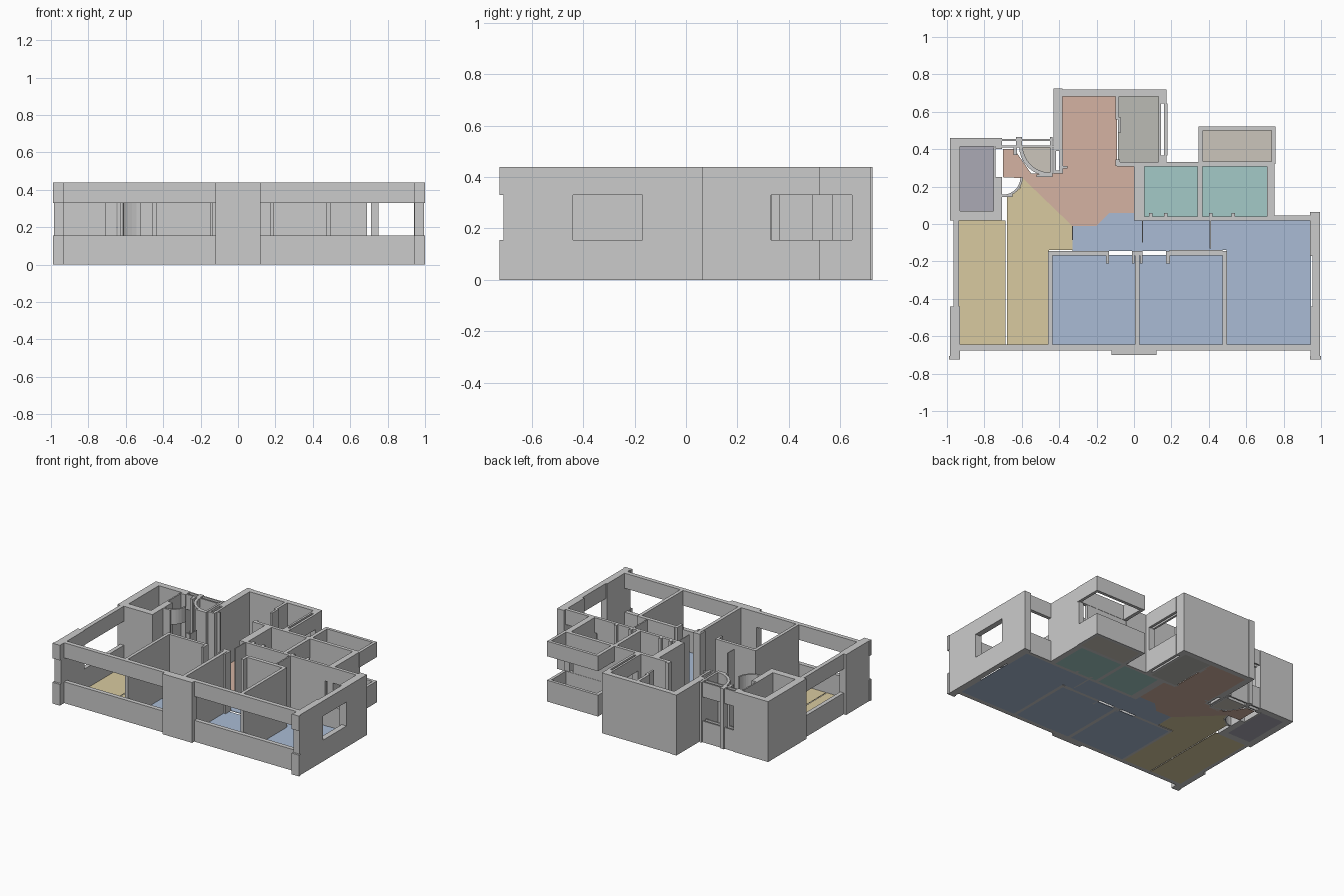
import bpy, bmesh, math

H, SILL, HEAD = 0.44, 0.155, 0.33      # wall top, window sill, window head
FULL = [(0, H)]
BANDS = [(0, SILL), (HEAD, H)]         # parapet below and lintel above an opening


def prism(bm, pts, z0, z1):
    low = [bm.verts.new((x, y, z0)) for x, y in pts]
    top = [bm.verts.new((x, y, z1)) for x, y in pts]
    bm.faces.new(low[::-1])
    bm.faces.new(top)
    n = len(pts)
    for i in range(n):
        j = (i + 1) % n
        bm.faces.new((low[i], low[j], top[j], top[i]))


def finish(name, bm, color=None):
    bmesh.ops.recalc_face_normals(bm, faces=bm.faces)
    me = bpy.data.meshes.new(name)
    bm.to_mesh(me)
    bm.free()
    ob = bpy.data.objects.new(name, me)
    bpy.context.collection.objects.link(ob)
    if color:
        mat = bpy.data.materials.get(color[0]) or bpy.data.materials.new(color[0])
        mat.diffuse_color = (*color[1], 1)
        me.materials.append(mat)
    return ob


def walls(name, rects, levels=FULL):
    """One object made of upright boxes (x0, x1, y0, y1)."""
    bm = bmesh.new()
    for x0, x1, y0, y1 in rects:
        for z0, z1 in levels:
            prism(bm, [(x0, y0), (x1, y0), (x1, y1), (x0, y1)], z0, z1)
    return finish(name, bm)


def arc_wall(name, cx, cy, r, a0, a1, t, levels, n=8):
    ang = [math.radians(a0 + (a1 - a0) * i / n) for i in range(n + 1)]
    pts = [(cx + r * math.cos(a), cy + r * math.sin(a)) for a in ang]
    pts += [(cx + (r - t) * math.cos(a), cy + (r - t) * math.sin(a)) for a in reversed(ang)]
    bm = bmesh.new()
    for z0, z1 in levels:
        prism(bm, pts, z0, z1)
    return finish(name, bm)


def floor(name, pts, color):
    bm = bmesh.new()
    prism(bm, pts, 0, 0.004)
    return finish(name, bm, color)


def rect(x0, x1, y0, y1):
    return [(x0, y0), (x1, y0), (x1, y1), (x0, y1)]


# Front facade: two long window bands, centre pier, corner piers with small lips
walls("front_window_bands", [(-0.935, -0.12, -0.675, -0.643), (0.12, 0.945, -0.675, -0.643)], BANDS)
walls("front_centre_pier", [(-0.12, 0.12, -0.70, -0.643)])
walls("corner_piers", [(-0.985, -0.93, -0.71, -0.44), (0.945, 0.995, -0.71, -0.44)])
walls("corner_lips", [(-0.99, -0.93, -0.725, -0.705), (0.94, 1.0, -0.725, -0.705)], BANDS)

# Right and left facades
walls("right_wall", [(0.94, 0.995, -0.17, 0.065)])
walls("right_window_bands", [(0.955, 0.995, -0.44, -0.17)], BANDS)
walls("left_window_bands", [(-0.965, -0.935, -0.44, 0.02)], BANDS)
walls("back_bedroom_window_bands", [(0.75, 0.945, 0.02, 0.045)], BANDS)

# Store room at the left
walls("store_room_walls", [
    (-0.985, -0.93, 0.02, 0.46), (-0.75, -0.705, 0.02, 0.25), (-0.75, -0.74, 0.25, 0.41),
    (-0.74, -0.705, 0.40, 0.46), (-0.93, -0.74, 0.415, 0.46), (-0.93, -0.75, 0.02, 0.07),
    (-0.705, -0.65, 0.145, 0.157)])

# Entrance: window strips, curved walls and shaft
walls("entrance_window_bands", [(-0.705, -0.43, 0.445, 0.455), (-0.705, -0.43, 0.41, 0.42)], BANDS)
walls("entrance_posts", [(-0.645, -0.625, 0.37, 0.42), (-0.63, -0.60, 0.415, 0.465),
                         (-0.45, -0.435, 0.25, 0.465), (-0.52, -0.435, 0.25, 0.265)])
arc_wall("curved_lobby_wall", -0.45, 0.42, 0.165, 180, 270, 0.02, FULL)
arc_wall("curved_door_rail", -0.70, 0.25, 0.105, 270, 360, 0.012, BANDS)
walls("shaft_walls", [(-0.43, -0.418, 0.27, 0.40), (-0.397, -0.38, 0.27, 0.40),
                      (-0.43, -0.38, 0.27, 0.285), (-0.40, -0.355, 0.298, 0.31)])

# Dining hall and kitchen at the back
walls("back_walls", [(-0.43, -0.383, 0.39, 0.725), (-0.383, 0.175, 0.682, 0.72),
                     (0.13, 0.175, 0.645, 0.69), (0.13, 0.175, 0.325, 0.365)])
walls("kitchen_window_bands", [(0.13, 0.145, 0.365, 0.645), (0.16, 0.178, 0.365, 0.645)], BANDS)
walls("kitchen_partition", [(-0.10, -0.08, 0.56, 0.685), (-0.085, -0.07, 0.49, 0.57),
                            (-0.10, -0.075, 0.31, 0.345), (-0.09, 0.345, 0.308, 0.332)])

# Bathrooms
walls("bathroom_walls", [
    (0.0, 0.055, 0.02, 0.31), (0.34, 0.366, 0.02, 0.33), (0.71, 0.752, 0.02, 0.33),
    (0.055, 0.69, 0.018, 0.04), (0.366, 0.68, 0.308, 0.332),
    (0.08, 0.10, 0.04, 0.06), (0.16, 0.18, 0.04, 0.06),
    (0.40, 0.42, 0.04, 0.06), (0.52, 0.54, 0.04, 0.06)])
walls("bathroom_window_bands", [(0.69, 0.712, 0.018, 0.04), (0.68, 0.712, 0.308, 0.332)], BANDS)

# Back balcony: open ring of parapet and lintel
walls("balcony_bands", [(0.345, 0.37, 0.33, 0.522), (0.735, 0.756, 0.32, 0.522),
                        (0.37, 0.735, 0.50, 0.522), (0.37, 0.735, 0.318, 0.334)], BANDS)

# Bedroom partitions, door jambs and door leaves
walls("bedroom_partitions", [
    (-0.46, -0.437, -0.645, -0.145), (0.005, 0.03, -0.645, -0.145), (0.473, 0.497, -0.645, -0.145),
    (-0.437, -0.145, -0.168, -0.145), (-0.01, 0.045, -0.168, -0.145), (0.19, 0.473, -0.168, -0.14)])
walls("door_jambs", [(-0.15, -0.135, -0.21, -0.145), (-0.01, 0.002, -0.21, -0.16),
                     (0.033, 0.045, -0.21, -0.16), (0.172, 0.192, -0.21, -0.145)])
walls("door_leaves", [(-0.331, -0.325, -0.085, -0.01), (0.043, 0.049, -0.10, 0.02),
                      (0.403, 0.413, -0.13, 0.02)])

# Floors
YELLOW = ("living_floor", (0.69, 0.59, 0.35))
BLUE = ("bedroom_floor", (0.40, 0.50, 0.66))
PEACH = ("hall_floor", (0.66, 0.45, 0.36))
TEAL = ("bath_floor", (0.37, 0.59, 0.57))
PURPLE = ("store_floor", (0.41, 0.40, 0.46))
GREY = ("kitchen_floor", (0.50, 0.50, 0.46))
BEIGE = ("outdoor_floor", (0.60, 0.56, 0.50))

floor("living_balcony_floor", rect(-0.94, -0.687, -0.645, 0.02), YELLOW)
floor("living_floor", [(-0.68, -0.645), (-0.455, -0.645), (-0.455, -0.14), (-0.33, -0.14),
                       (-0.33, -0.01), (-0.595, 0.245), (-0.61, 0.19), (-0.68, 0.145)], YELLOW)
floor("hall_floor", [(-0.33, -0.01), (-0.20, -0.01), (-0.13, 0.06), (0, 0.06), (0, 0.31),
                     (-0.09, 0.31), (-0.09, 0.685), (-0.385, 0.685), (-0.385, 0.31), (-0.38, 0.27),
                     (-0.55, 0.27), (-0.64, 0.40), (-0.70, 0.40), (-0.70, 0.25), (-0.595, 0.245)], PEACH)
floor("corridor_floor", [(-0.33, -0.145), (0.41, -0.145), (0.41, 0.02), (0, 0.02), (0, 0.06),
                         (-0.13, 0.06), (-0.20, -0.01), (-0.33, -0.01)], BLUE)
floor("bedroom_1_floor", rect(-0.437, 0.005, -0.645, -0.165), BLUE)
floor("bedroom_2_floor", rect(0.03, 0.473, -0.645, -0.165), BLUE)
floor("bedroom_3_floor", [(0.495, -0.645), (0.945, -0.645), (0.945, 0.02), (0.41, 0.02),
                          (0.41, -0.14), (0.495, -0.14)], BLUE)
floor("bathroom_1_floor", rect(0.055, 0.34, 0.04, 0.31), TEAL)
floor("bathroom_2_floor", rect(0.366, 0.71, 0.04, 0.31), TEAL)
floor("store_room_floor", rect(-0.935, -0.75, 0.07, 0.415), PURPLE)
floor("kitchen_floor", rect(-0.085, 0.13, 0.33, 0.685), GREY)
floor("balcony_floor", rect(0.37, 0.735, 0.332, 0.50), BEIGE)
quarter = [(-0.45 - 0.15 * math.sin(math.pi / 16 * i), 0.42 - 0.15 * math.cos(math.pi / 16 * i)) for i in range(9)]
floor("lobby_floor", [(-0.45, 0.42)] + quarter, BEIGE)
